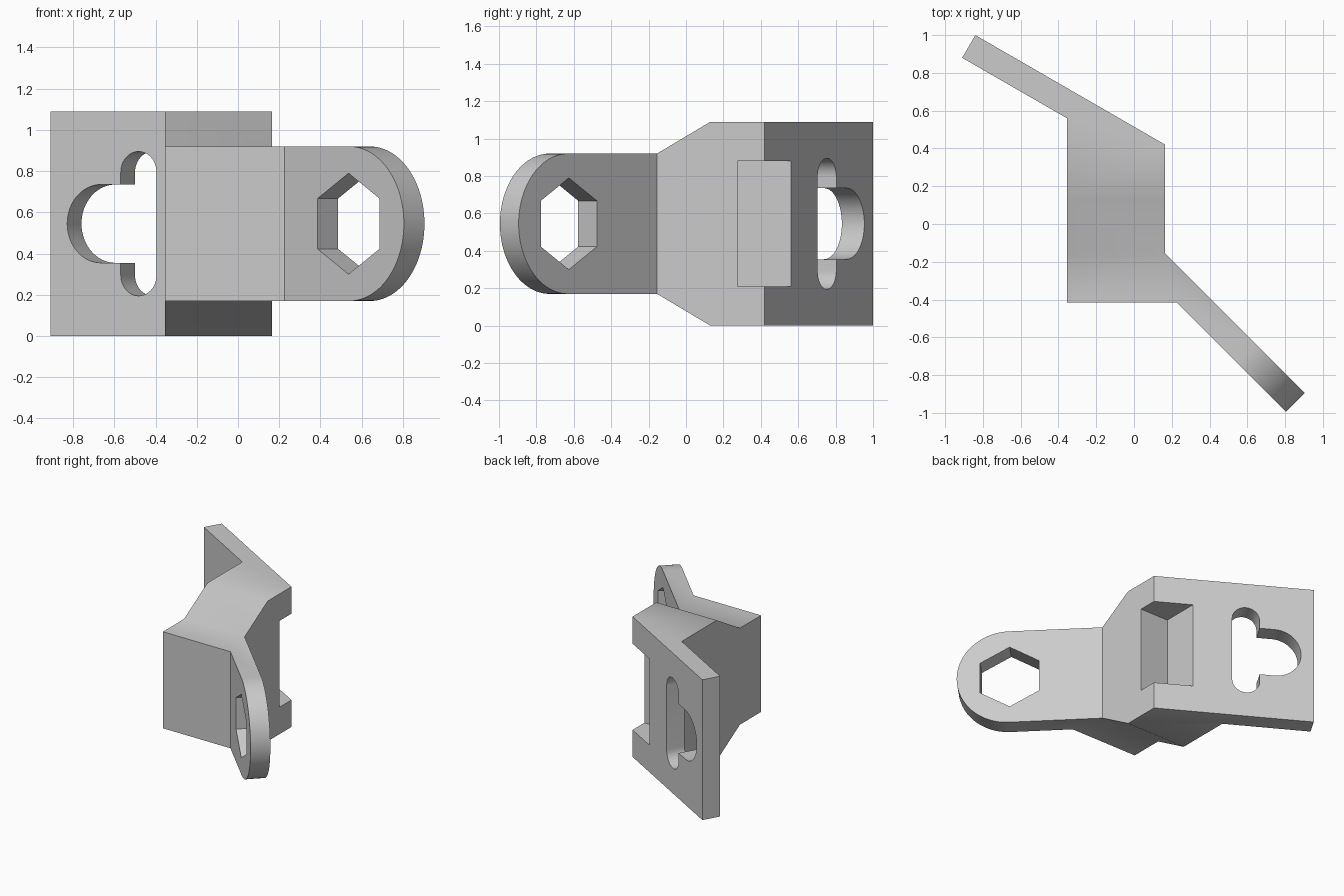
import bpy, bmesh
from math import pi, sin, cos, radians
from mathutils import Matrix, Vector

cube = bpy.data.objects.get("Cube")
if cube:
    bpy.data.objects.remove(cube, do_unlink=True)

UP = Vector((0, 0, 1))
HEIGHT, MID = 1.09, 0.545
ARM_LOW, ARM_HIGH = 0.17, 0.92


def arc(cx, cy, r, start, end, steps):
    angles = [radians(start + (end - start) * i / steps) for i in range(steps + 1)]
    return [(cx + r * cos(a), cy + r * sin(a)) for a in angles]


def prism(name, points, origin, u, v, low, high):
    """Extrude a profile drawn on axes u, v along their normal."""
    u, v, origin = Vector(u).normalized(), Vector(v), Vector(origin)
    n = u.cross(v)
    bm = bmesh.new()
    base = [bm.verts.new(origin + u * a + v * b + n * low) for a, b in points]
    face = bm.faces.new(base)
    ext = bmesh.ops.extrude_face_region(bm, geom=[face])
    moved = [e for e in ext["geom"] if isinstance(e, bmesh.types.BMVert)]
    bmesh.ops.translate(bm, verts=moved, vec=n * (high - low))
    bmesh.ops.recalc_face_normals(bm, faces=bm.faces)
    mesh = bpy.data.meshes.new(name)
    bm.to_mesh(mesh)
    bm.free()
    obj = bpy.data.objects.new(name, mesh)
    bpy.context.collection.objects.link(obj)
    return obj


def combine(target, cutter, operation):
    cutter.hide_render = True
    mod = target.modifiers.new(cutter.name, "BOOLEAN")
    mod.operation, mod.object, mod.solver = operation, cutter, "EXACT"
    bpy.context.view_layer.objects.active = target
    bpy.ops.object.modifier_apply(modifier=mod.name)
    bpy.data.objects.remove(cutter, do_unlink=True)


# Bent bracket: block with a slanted plate behind and an angled arm in front
plan = [(-0.84, 1.0), (-0.91, 0.88), (-0.355, 0.56), (-0.355, -0.415), (0.225, -0.415),
        (0.805, -0.995), (0.905, -0.895), (0.165, -0.155), (0.165, 0.42)]
bracket = prism("bracket", plan, (0, 0, 0), (1, 0, 0), (0, 1, 0), 0, HEIGHT)

# Side profile: full height behind, tapering to the arm height
side = [(-2, ARM_LOW), (-0.155, ARM_LOW), (0.13, 0), (0.13, -1), (2, -1),
        (2, 2), (0.13, 2), (0.13, HEIGHT), (-0.155, ARM_HIGH), (-2, ARM_HIGH)]
combine(bracket, prism("side_profile", side, (0, 0, 0), (0, 1, 0), UP, -2, 2), "INTERSECT")

# Rounded arm end and hexagonal hole
arm_origin, arm_dir = (0.225, -0.415, 0), (1, -1, 0)
centre = 0.445
rounding = arc(centre, MID, (ARM_HIGH - ARM_LOW) / 2, 90, -90, 48)
rounding += [(centre, -1), (2, -1), (2, 2), (centre, 2)]
combine(bracket, prism("arm_rounding", rounding, arm_origin, arm_dir, UP, -0.4, 0.4), "DIFFERENCE")
hexagon = arc(centre - 0.005, MID, 0.245, 30, 330, 5)
combine(bracket, prism("hex_hole", hexagon, arm_origin, arm_dir, UP, -0.4, 0.4), "DIFFERENCE")

# Slot with a wide rounded bay in the slanted plate
slot_bottom = arc(0.147, 0.295, 0.1, 180, 360, 24)
bay = arc(0.357, MID, 0.19, -90, 90, 32)
slot_top = arc(0.147, 0.795, 0.1, 0, 180, 24)
keyhole = slot_bottom + [(0.247, MID - 0.19)] + bay + [(0.247, MID + 0.19)] + slot_top
combine(bracket, prism("keyhole", keyhole, (-0.355, 0.56, 0), (-0.866, 0.5, 0), UP, -0.3, 0.3), "DIFFERENCE")

# Square pocket in the rear corner of the block
pocket = [(-0.08, 0.275), (1, 0.275), (1, 1), (-0.08, 1)]
combine(bracket, prism("pocket", pocket, (0, 0, 0), (1, 0, 0), (0, 1, 0), 0.21, 0.88), "DIFFERENCE")

# Material and shading
grey = bpy.data.materials.new("light_grey")
grey.use_nodes = True
colour = (0.6, 0.6, 0.6, 1)
grey.diffuse_color = colour
grey.node_tree.nodes["Principled BSDF"].inputs["Base Color"].default_value = colour
bracket.data.materials.clear()
bracket.data.materials.append(grey)
bpy.ops.object.select_all(action="DESELECT")
bracket.select_set(True)
bpy.context.view_layer.objects.active = bracket
bpy.ops.object.shade_smooth_by_angle(angle=radians(35))
